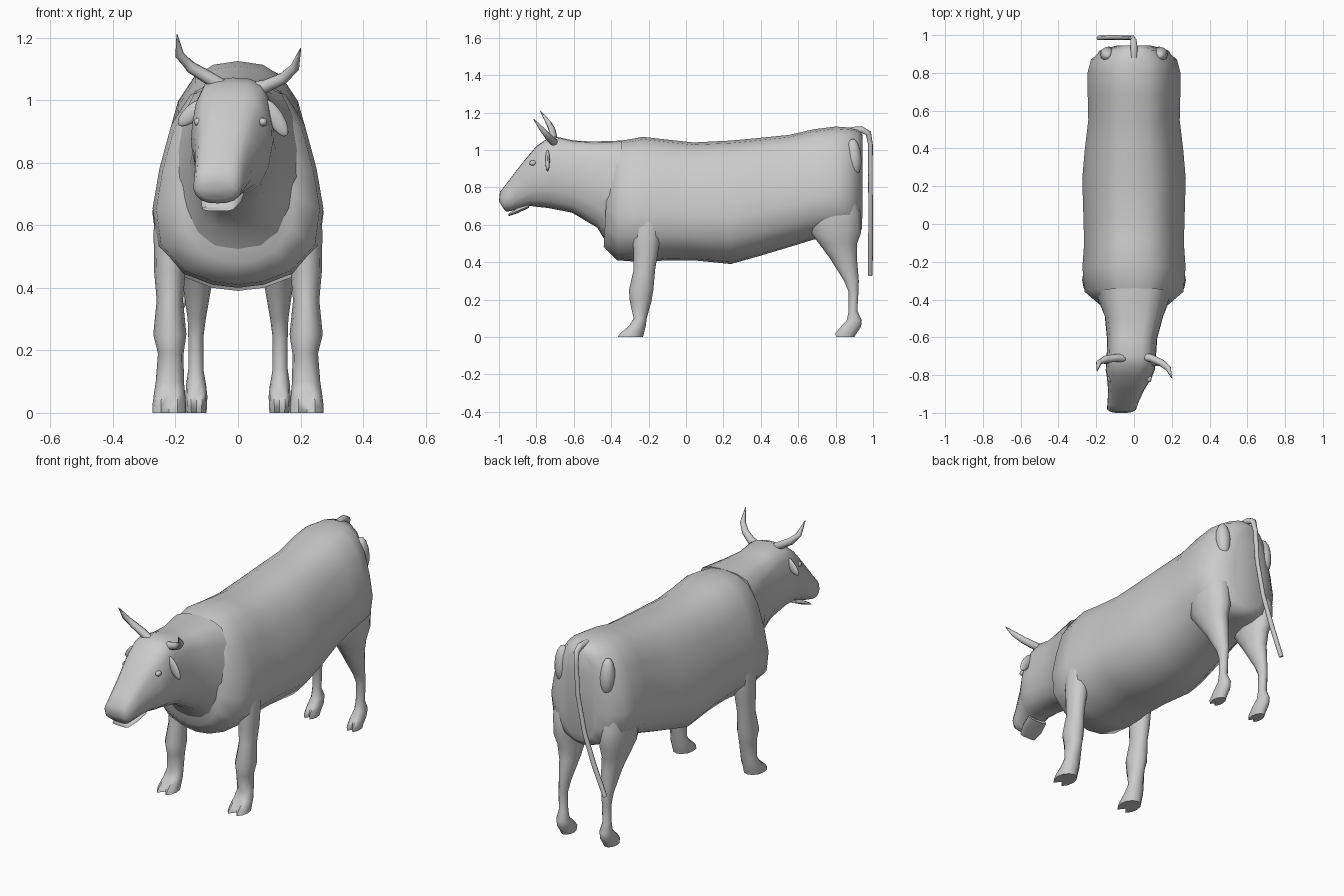
import bpy
import bmesh
from math import cos, sin, tau, radians
from mathutils import Vector, Matrix

default_cube = bpy.data.objects.get("Cube")
if default_cube:
    bpy.data.objects.remove(default_cube, do_unlink=True)


def make_material(name, colour):
    material = bpy.data.materials.new(name)
    material.use_nodes = True
    material.diffuse_color = colour
    material.node_tree.nodes["Principled BSDF"].inputs["Base Color"].default_value = colour
    return material


grey = make_material("plain grey", (0.6, 0.6, 0.6, 1))


def finish(name, bm, sharp=60):
    """Turn a bmesh into a smooth shaded object."""
    bmesh.ops.recalc_face_normals(bm, faces=bm.faces)
    mesh = bpy.data.meshes.new(name)
    bm.to_mesh(mesh)
    bm.free()
    mesh.materials.append(grey)
    part = bpy.data.objects.new(name, mesh)
    bpy.context.collection.objects.link(part)
    bpy.ops.object.select_all(action="DESELECT")
    part.select_set(True)
    bpy.context.view_layer.objects.active = part
    bpy.ops.object.shade_smooth_by_angle(angle=radians(sharp))
    return part


def loft(name, rings):
    """Skin a list of closed rings and cap both ends."""
    bm = bmesh.new()
    loops = [[bm.verts.new(point) for point in ring] for ring in rings]
    count = len(loops[0])
    for first, second in zip(loops, loops[1:]):
        for i in range(count):
            j = (i + 1) % count
            bm.faces.new((first[i], first[j], second[j], second[i]))
    bm.faces.new(loops[0])
    bm.faces.new(loops[-1])
    return finish(name, bm)


def section(half, top, bottom, width, centre=0):
    """Mirror a half outline and stretch it between a top and a bottom (y, z) point."""
    outline = half + [(-u, v) for u, v in half[-2:0:-1]]
    low, high = Vector((centre, *bottom)), Vector((centre, *top))
    return [low.lerp(high, v) + Vector((u * width, 0, 0)) for u, v in outline]


def leg(name, side, rows):
    """Rows hold height, centre x, front y, back y, half width and toe cleft depth."""
    rings = []
    for z, x, front, back, width, cleft in rows:
        ring = []
        for i in range(12):
            a = tau * i / 12
            y = (front + back) / 2 - cos(a) * (back - front) / 2
            ring.append(Vector((side * (x + sin(a) * width), y + (cleft if i == 0 else 0), z)))
        rings.append(ring)
    return loft(name, rings)


def tube(name, path, radii):
    """Round tapering tube along a path."""
    points = [Vector(p) for p in path]
    rings = []
    for i, point in enumerate(points):
        along = points[min(i + 1, len(points) - 1)] - points[max(i - 1, 0)]
        turn = along.to_track_quat("Z", "Y")
        rings.append([point + turn @ Vector((cos(tau * k / 8), sin(tau * k / 8), 0)) * radii[i]
                      for k in range(8)])
    return loft(name, rings)


def ellipsoid(name, start, end, width, depth):
    """Flattened ball stretched from start to end."""
    start, end = Vector(start), Vector(end)
    turn = (end - start).to_track_quat("Z", "Y").to_matrix().to_4x4()
    size = Matrix.Diagonal((depth, width, (end - start).length / 2, 1))
    bm = bmesh.new()
    bmesh.ops.create_uvsphere(bm, u_segments=12, v_segments=8, radius=1,
                              matrix=Matrix.Translation((start + end) / 2) @ turn @ size)
    return finish(name, bm)


# Trunk from the shoulders to the rump
barrel = [(0, 1), (.32, .98), (.56, .92), (.78, .78), (.92, .57),
          (1, .38), (.94, .2), (.65, .07), (.3, .015), (0, 0)]
trunk_rows = [
    ((-.41, 1.03), (-.44, .48), .18),
    ((-.34, 1.05), (-.37, .41), .262),
    ((-.23, 1.07), (-.23, .4), .273),
    ((-.1, 1.055), (-.1, .41), .264),
    ((.04, 1.04), (.04, .41), .268),
    ((.24, 1.05), (.24, .39), .274),
    ((.4, 1.065), (.4, .435), .26),
    ((.55, 1.08), (.55, .48), .242),
    ((.68, 1.11), (.68, .52), .245),
    ((.8, 1.125), (.8, .54), .246),
    ((.87, 1.12), (.87, .54), .228),
    ((.92, 1.11), (.92, .55), .17),
    ((.945, 1.08), (.942, .58), .1),
]
loft("trunk", [section(barrel, *row) for row in trunk_rows])

# Neck and head, turned slightly to the right
skull = [(0, 1), (.4, .99), (.7, .95), (.88, .82), (.98, .62),
         (1, .45), (.9, .25), (.7, .1), (.4, .02), (0, 0)]
head_rows = [
    ((-.34, 1.05), (-.41, .48), .2),
    ((-.5, 1.045), (-.475, .585), .155),
    ((-.6, 1.05), (-.61, .665), .133, -.01),
    ((-.7, 1.072), (-.74, .69), .13, -.015),
    ((-.75, 1.055), (-.79, .695), .13, -.02),
    ((-.8, 1.02), (-.83, .7), .118, -.025),
    ((-.88, .925), (-.88, .69), .095, -.042),
    ((-.96, .82), (-.93, .675), .082, -.058),
    ((-.995, .775), (-.96, .67), .078, -.065),
    ((-1, .725), (-.975, .685), .062, -.066),
]
loft("head_and_neck", [section(skull, *row) for row in head_rows])

# Lower lip
lip_rows = [((-.84, .71), (-.84, .69), .06, -.04),
            ((-.9, .69), (-.9, .662), .064, -.055),
            ((-.95, .66), (-.95, .645), .05, -.064)]
loft("lower_lip", [section(skull, *row) for row in lip_rows])

# Horns, ears and eyes
horn_radii = (.022, .021, .019, .015, .002)
tube("right_horn", [(-.05, -.71, 1.045), (-.1, -.71, 1.075), (-.15, -.715, 1.105),
                    (-.187, -.735, 1.145), (-.195, -.78, 1.21)], horn_radii)
tube("left_horn", [(.04, -.7, 1.035), (.09, -.71, 1.045), (.145, -.735, 1.07),
                   (.182, -.765, 1.105), (.2, -.815, 1.165)], horn_radii)
ellipsoid("right_ear", (-.1, -.735, 1), (-.19, -.725, .92), .026, .012)
ellipsoid("left_ear", (.085, -.74, 1), (.155, -.74, .885), .026, .012)
ellipsoid("right_eye", (-.127, -.838, .93), (-.127, -.8, .93), .014, .014)
ellipsoid("left_eye", (.08, -.838, .93), (.08, -.8, .93), .014, .014)

# Legs, each pair mirrored
front_rows = [
    (.68, .2, -.28, -.12, .06, 0),
    (.58, .212, -.29, -.13, .058, 0),
    (.45, .218, -.28, -.15, .05, 0),
    (.36, .218, -.28, -.165, .042, 0),
    (.25, .218, -.305, -.175, .053, 0),
    (.19, .215, -.3, -.185, .041, 0),
    (.1, .218, -.28, -.21, .045, 0),
    (.06, .219, -.31, -.215, .05, .015),
    (.02, .22, -.36, -.225, .054, .04),
    (0, .22, -.375, -.23, .054, .045),
]
hind_rows = [
    (.8, .14, .68, .9, .08, 0),
    (.66, .145, .65, .935, .08, 0),
    (.56, .143, .665, .937, .072, 0),
    (.5, .138, .71, .915, .06, 0),
    (.42, .13, .77, .914, .048, 0),
    (.3, .132, .845, .924, .029, 0),
    (.24, .135, .87, .922, .024, 0),
    (.14, .135, .87, .916, .024, 0),
    (.09, .134, .86, .94, .032, 0),
    (.055, .133, .82, .936, .035, .015),
    (.02, .133, .79, .912, .034, .03),
    (0, .133, .795, .9, .032, .03),
]
for label, side in (("left", 1), ("right", -1)):
    leg(label + "_front_leg", side, front_rows)
    leg(label + "_hind_leg", side, hind_rows)
    # Hip bump beside the tail
    ellipsoid(label + "_hip", (side * .14, .89, 1.06), (side * .14, .905, .86), .04, .04)

# Tail, swinging to the right
tube("tail", [(0, .88, 1.105), (0, .94, 1.108), (-.003, .975, 1.09), (-.008, .986, 1.03),
              (-.02, .986, .85), (-.06, .987, .66), (-.12, .987, .49), (-.187, .985, .33)],
     (.018, .018, .016, .013, .012, .012, .013, .012))
